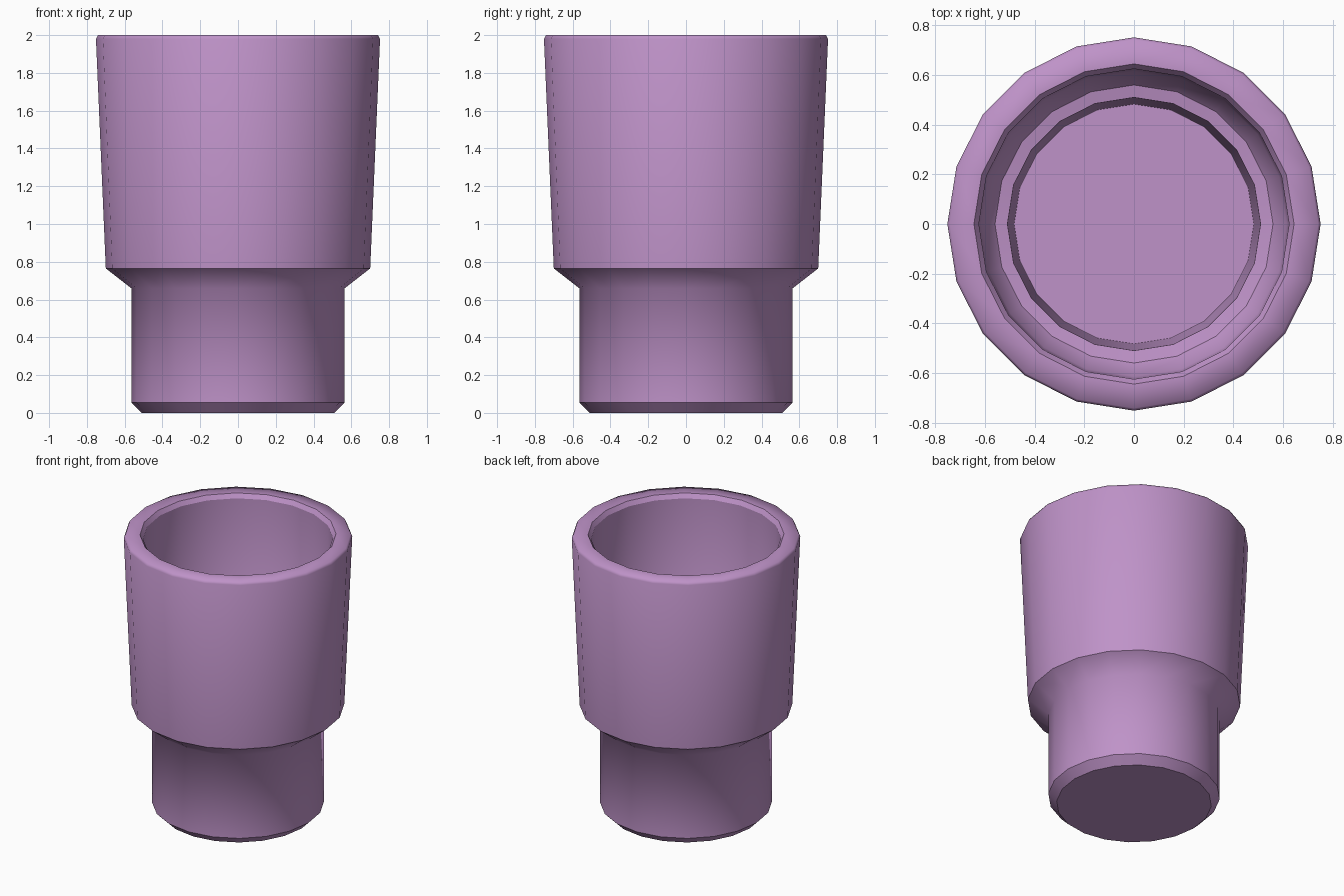
import bpy
import bmesh
from math import cos, sin, tau

cube = bpy.data.objects.get("Cube")
if cube:
    bpy.data.objects.remove(cube)

SIDES = 20

# Lilac plastic
lilac = bpy.data.materials.new("lilac")
lilac.use_nodes = True
colour = (0.52, 0.29, 0.58, 1)
lilac.diffuse_color = colour
lilac.node_tree.nodes["Principled BSDF"].inputs["Base Color"].default_value = colour


def lathe(name, profile, material):
    """Spin (radius, height, sharp) points round z and cap both ends."""
    bm = bmesh.new()
    rings = []
    for radius, height, sharp in profile:
        ring = [bm.verts.new((radius * cos(tau * i / SIDES), radius * sin(tau * i / SIDES), height))
                for i in range(SIDES)]
        rings.append(ring)
    for low, high in zip(rings, rings[1:]):
        for i in range(SIDES):
            j = (i + 1) % SIDES
            bm.faces.new((low[i], low[j], high[j], high[i]))
    bm.faces.new(rings[0][::-1])
    bm.faces.new(rings[-1])
    for face in bm.faces:
        face.smooth = True
    # Crisp edges only along the chosen rings
    for ring, (radius, height, sharp) in zip(rings, profile):
        for i in range(SIDES):
            bm.edges.get((ring[i], ring[(i + 1) % SIDES])).smooth = not sharp
    bmesh.ops.recalc_face_normals(bm, faces=bm.faces)
    mesh = bpy.data.meshes.new(name)
    bm.to_mesh(mesh)
    bm.free()
    mesh.materials.append(material)
    obj = bpy.data.objects.new(name, mesh)
    bpy.context.collection.objects.link(obj)
    return obj


# Outside from the base up to the rim
outside = [
    (0.51, 0, True),
    (0.565, 0.055, True),
    (0.565, 0.66, False),
    (0.70, 0.765, True),
    (0.752, 1.98, False),
    (0.742, 2.0, False),
]
# Inside from the rim down to the floor
inside = [
    (0.645, 2.0, True),
    (0.625, 1.97, True),
    (0.615, 0.83, False),
    (0.56, 0.76, True),
    (0.51, 0.75, True),
    (0.483, 0.1, True),
]
lathe("stepped_cup", outside + inside, lilac)
